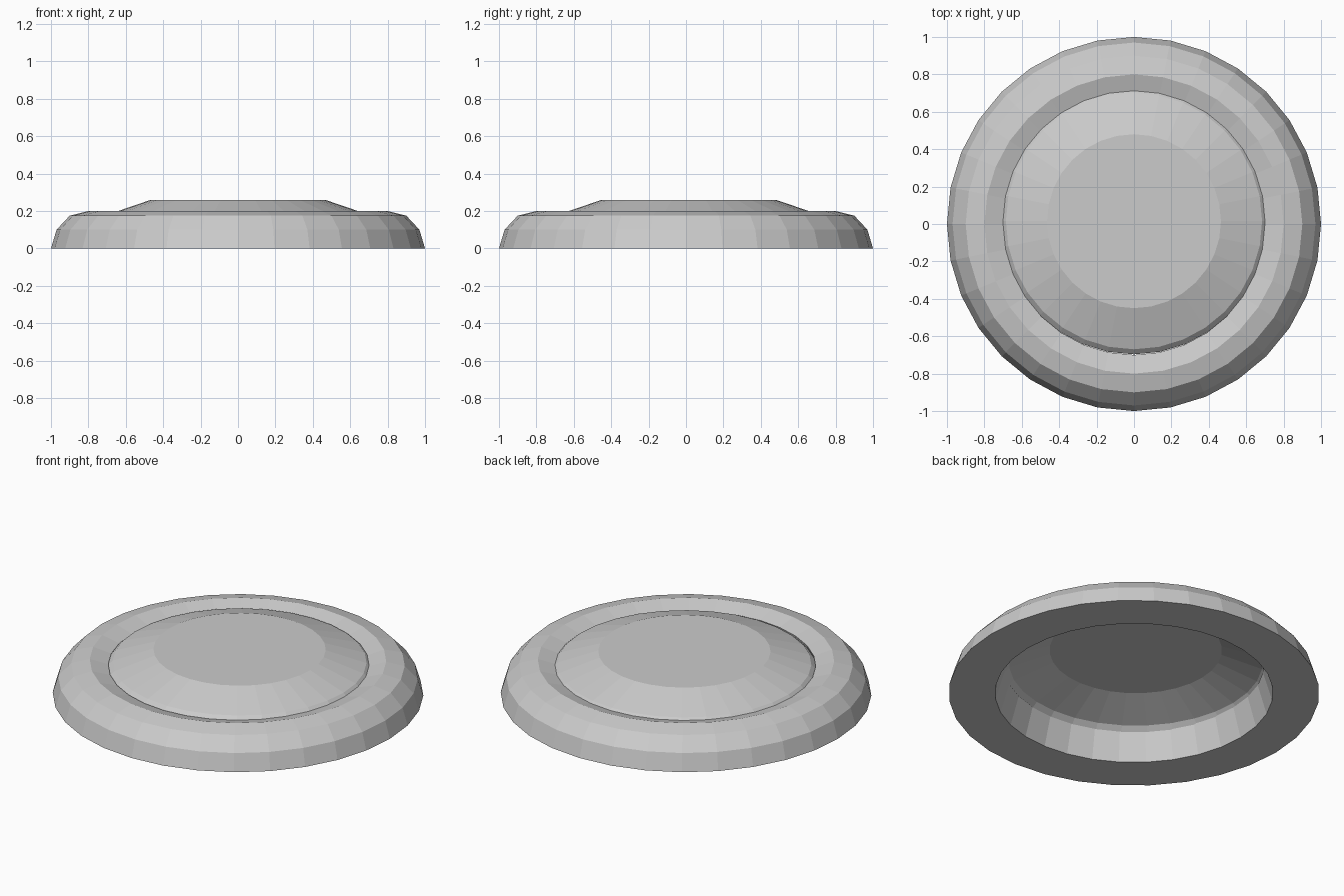
import bpy, bmesh
from math import cos, sin, tau

if "Cube" in bpy.data.objects:
    bpy.data.objects.remove(bpy.data.objects["Cube"])

SIDES = 32


def lathe(name, profile, closed=False, cap=False, offset_y=0.0):
    """Spin a (radius, height) profile around z into a flat-faced object."""
    bm = bmesh.new()
    rings = []
    for r, z in profile:
        rings.append([bm.verts.new((r * cos(tau * i / SIDES),
                                    r * sin(tau * i / SIDES) + offset_y, z))
                      for i in range(SIDES)])
    pairs = list(zip(rings, rings[1:]))
    if closed:
        pairs.append((rings[-1], rings[0]))
    for a, b in pairs:
        for i in range(SIDES):
            j = (i + 1) % SIDES
            bm.faces.new((a[i], a[j], b[j], b[i]))
    if cap:
        bm.faces.new(rings[-1])
    bmesh.ops.recalc_face_normals(bm, faces=bm.faces)
    mesh = bpy.data.meshes.new(name)
    bm.to_mesh(mesh)
    bm.free()
    obj = bpy.data.objects.new(name, mesh)
    bpy.context.collection.objects.link(obj)
    return obj


# Outer ring with bevelled shoulder and sloping inner lip
lathe("bezel_ring",
      [(1.0, 0), (0.97, 0.1), (0.9, 0.175), (0.8, 0.2), (0.7, 0.17), (0.75, 0)],
      closed=True)

# Thin open-bottomed dome, set very slightly towards the back
lathe("dome_lens",
      [(0.712, 0.16), (0.685, 0.185), (0.465, 0.26)],
      cap=True, offset_y=0.015)
